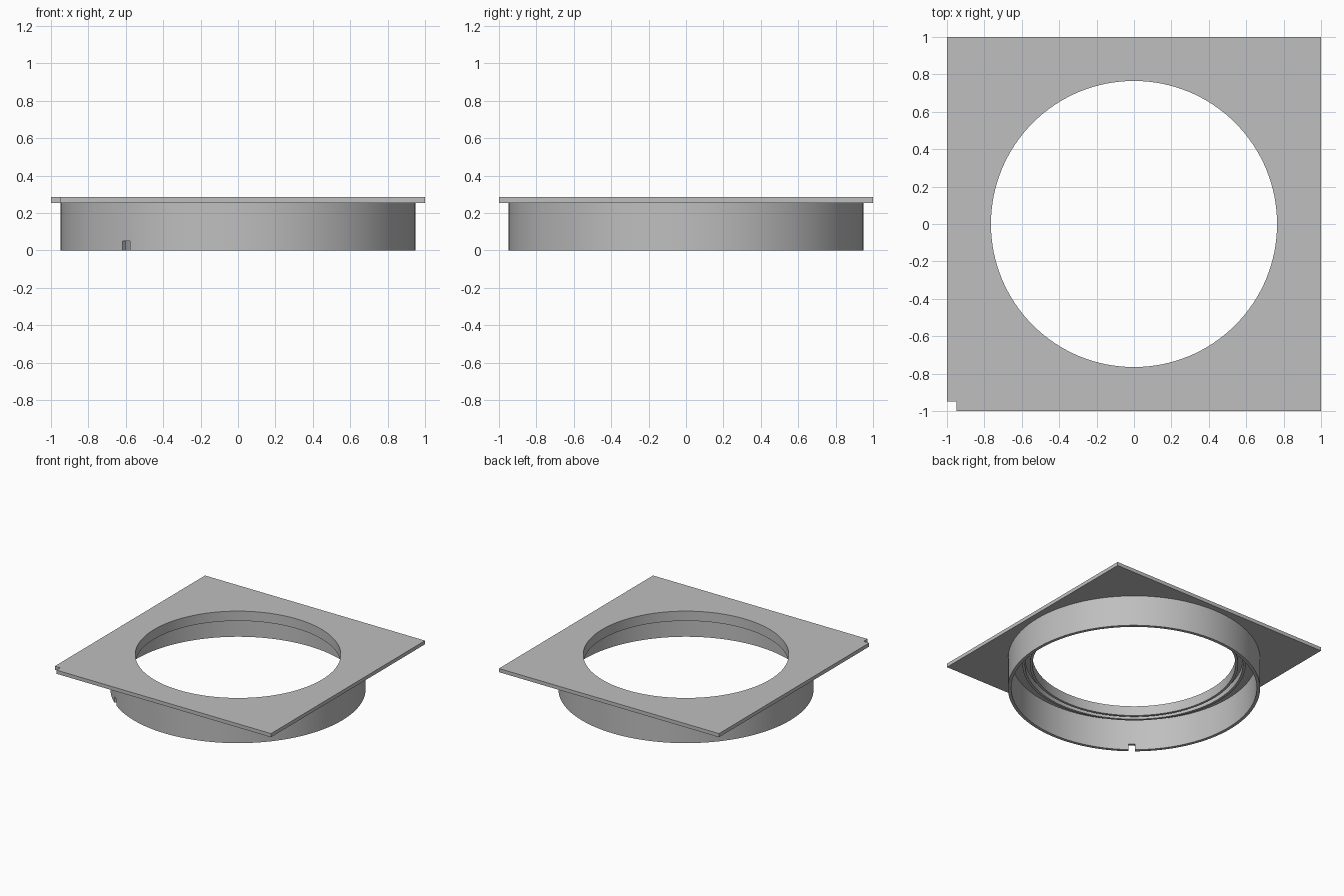
import bpy
import bmesh
import math
from mathutils import Matrix

cube = bpy.data.objects.get("Cube")
if cube:
    bpy.data.objects.remove(cube)

SEGMENTS = 128
TOP, UNDER, LIP = 0.285, 0.255, 0.205   # plate top, plate underside, lip bottom
HOLE, CORNER = 0.765, 0.95              # opening radius, corner notch position

grey = bpy.data.materials.new("plain_grey")
grey.use_nodes = True
colour = (0.52, 0.52, 0.52, 1)
grey.diffuse_color = colour
grey.node_tree.nodes["Principled BSDF"].inputs["Base Color"].default_value = colour


def add_object(name, bm):
    bmesh.ops.recalc_face_normals(bm, faces=bm.faces)
    mesh = bpy.data.meshes.new(name)
    bm.to_mesh(mesh)
    bm.free()
    mesh.materials.append(grey)
    obj = bpy.data.objects.new(name, mesh)
    bpy.context.collection.objects.link(obj)
    return obj


def make_ring(name, inner, outer, low, high):
    """Sweep a rectangular section around the z axis."""
    bm = bmesh.new()
    section = [(inner, low), (outer, low), (outer, high), (inner, high)]
    loops = []
    for i in range(SEGMENTS):
        a = math.tau * i / SEGMENTS
        loops.append([bm.verts.new((r * math.cos(a), r * math.sin(a), z))
                      for r, z in section])
    for i, here in enumerate(loops):
        there = loops[(i + 1) % SEGMENTS]
        for j in range(4):
            k = (j + 1) % 4
            bm.faces.new((here[j], there[j], there[k], here[k]))
    return add_object(name, bm)


def cut(target, bm):
    """Subtract a temporary solid from the target."""
    cutter = add_object("cutter", bm)
    cutter.hide_render = True
    mod = target.modifiers.new("cut", "BOOLEAN")
    mod.operation = "DIFFERENCE"
    mod.solver = "EXACT"
    mod.object = cutter
    select(target)
    bpy.ops.object.modifier_apply(modifier=mod.name)
    bpy.data.objects.remove(cutter)


def select(obj):
    bpy.ops.object.select_all(action="DESELECT")
    obj.select_set(True)
    bpy.context.view_layer.objects.active = obj


# Square flange plate with a small notch in one corner
bm = bmesh.new()
outline = [(-CORNER, -1), (1, -1), (1, 1), (-1, 1), (-1, -CORNER), (-CORNER, -CORNER)]
base = bm.faces.new([bm.verts.new((x, y, UNDER)) for x, y in outline])
extruded = bmesh.ops.extrude_face_region(bm, geom=[base], use_keep_orig=True)
top_verts = [g for g in extruded["geom"] if isinstance(g, bmesh.types.BMVert)]
bmesh.ops.translate(bm, verts=top_verts, vec=(0, 0, TOP - UNDER))
plate = add_object("flange_plate", bm)

# Round opening through the plate
bm = bmesh.new()
bmesh.ops.create_cone(bm, cap_ends=True, segments=SEGMENTS, radius1=HOLE,
                      radius2=HOLE, depth=1)
cut(plate, bm)

# Outer collar with a locating slot in its lower edge
collar = make_ring("outer_collar", 0.925, 0.95, 0, UNDER)
bm = bmesh.new()
angle = math.radians(-39)
place = Matrix.Rotation(angle, 4, "Z") @ Matrix.Translation((0, -0.94, 0))
bmesh.ops.create_cube(bm, size=1, matrix=place @ Matrix.Diagonal((0.05, 0.2, 0.1, 1)))
cut(collar, bm)

# Two low lips around the opening, under the plate
inner_lip = make_ring("inner_lip", HOLE, 0.785, LIP, UNDER)
outer_lip = make_ring("outer_lip", 0.82, 0.84, LIP, UNDER)

for obj in (plate, collar, inner_lip, outer_lip):
    select(obj)
    bpy.ops.object.shade_smooth_by_angle(angle=math.radians(30))
